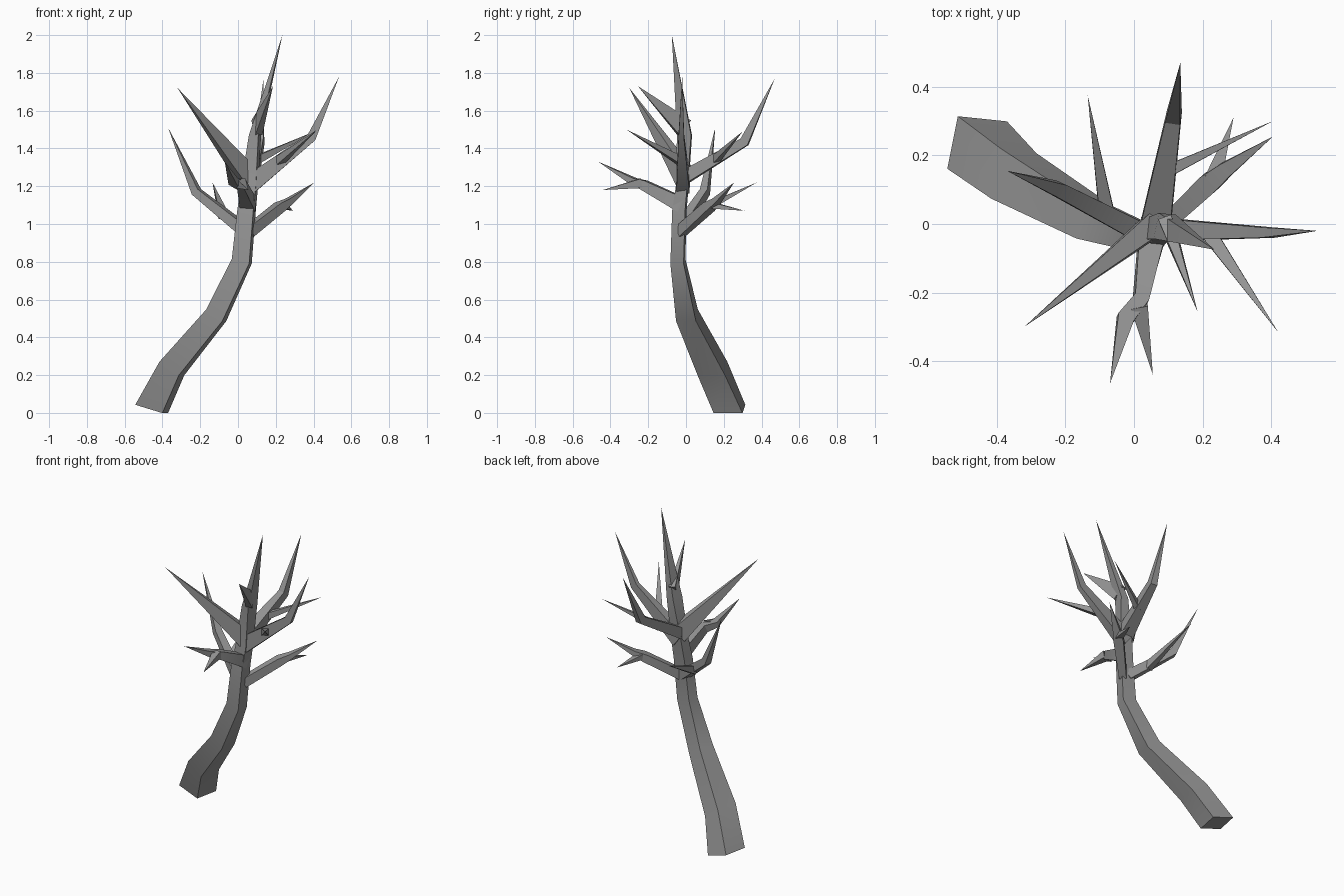
import bpy
import bmesh
from math import cos, sin, radians
from mathutils import Vector

if "Cube" in bpy.data.objects:
    bpy.data.objects.remove(bpy.data.objects["Cube"])

bark = bpy.data.materials.new("grey_bark")
bark.use_nodes = True
colour = (0.3, 0.3, 0.3, 1)
bark.diffuse_color = colour
bark.node_tree.nodes["Principled BSDF"].inputs["Base Color"].default_value = colour


def skin(name, rings, tip):
    """Bridge four-cornered rings and close them to a point."""
    bm = bmesh.new()
    loops = [[bm.verts.new(p) for p in ring] for ring in rings]
    end = bm.verts.new(tip)
    bm.faces.new(loops[0][::-1])
    for low, high in zip(loops, loops[1:]):
        for i in range(4):
            j = (i + 1) % 4
            bm.faces.new((low[i], low[j], high[j], high[i]))
    for i in range(4):
        bm.faces.new((loops[-1][i], loops[-1][(i + 1) % 4], end))
    bmesh.ops.recalc_face_normals(bm, faces=bm.faces)
    mesh = bpy.data.meshes.new(name)
    bm.to_mesh(mesh)
    bm.free()
    mesh.materials.append(bark)
    obj = bpy.data.objects.new(name, mesh)
    bpy.context.collection.objects.link(obj)
    bpy.ops.object.select_all(action='DESELECT')
    obj.select_set(True)
    bpy.context.view_layer.objects.active = obj
    bpy.ops.object.shade_smooth_by_angle(angle=radians(30))


def branch(name, points, sizes, tip):
    """Square limb along points, with (half width, half height) at each one."""
    path = [Vector(p) for p in points] + [Vector(tip)]
    rings = []
    for i, (w, h) in enumerate(sizes):
        along = (path[i + 1] - path[i]).normalized()
        if i:
            along = (along + (path[i] - path[i - 1]).normalized()).normalized()
        side = along.cross(Vector((0, 0, 1))).normalized()
        up = side.cross(along)
        rings.append([path[i] + side * w * a + up * h * b
                      for a, b in ((-1, -1), (1, -1), (1, 1), (-1, 1))])
    skin(name, rings, tip)


# Trunk: centre, width, depth and tilt of each section
sections = [
    ((-.457, .23, .021), .15, .153, 17),
    ((-.35, .14, .235), .125, .145, 35),
    ((-.115, .005, .517), .105, .105, 36),
    ((.02, -.043, .803), .095, .07, 15),
    ((.045, -.035, 1.07), .085, .068, 0),
    ((.06, -.02, 1.2), .08, .06, 0),
    ((.09, -.008, 1.47), .05, .075, 0),
]
trunk_rings = []
for centre, w, d, tilt in sections:
    t = radians(tilt)
    u = Vector((cos(t), -.1, -sin(t))) * w / 2
    v = Vector((.2, 1, 0)) * d / 2
    trunk_rings.append([Vector(centre) + u * a + v * b
                        for a, b in ((-1, -1), (1, -1), (1, 1), (-1, 1))])
skin("trunk", trunk_rings, (.235, -.075, 2))

# Main limbs
branch("low_right_limb", [(.03, -.03, .97), (-.22, .1, 1.17)],
       [(.03, .03), (.022, .022)], (-.37, .155, 1.51))
branch("low_left_limb", [(.06, -.03, .96), (.22, .12, 1.09), (.27, .16, 1.12)],
       [(.022, .03), (.03, .025), (.022, .016)], (.405, .255, 1.22))
branch("front_limb", [(.055, -.02, 1.1), (.02, -.22, 1.205), (-.025, -.275, 1.225)],
       [(.04, .04), (.022, .026), (.025, .018)], (-.07, -.465, 1.33))
branch("high_left_limb", [(.05, -.015, 1.2), (.39, -.025, 1.46)],
       [(.035, .05), (.015, .025)], (.535, -.02, 1.78))
branch("back_limb", [(.06, -.02, 1.24), (.115, .31, 1.435)],
       [(.045, .035), (.022, .025)], (.135, .47, 1.77))
branch("high_right_limb", [(.06, 0, 1.24)], [(.035, .055)], (-.32, -.3, 1.72))

# Single side spikes
branch("low_right_spike", [(-.08, .035, 1.05)], [(.022, .025)], (-.135, .375, 1.22))
branch("low_left_spike", [(.23, .13, 1.1)], [(.025, .018)], (.29, .31, 1.07))
branch("front_spike", [(.015, -.24, 1.215)], [(.025, .025)], (.055, -.44, 1.18))
branch("high_left_spike", [(.22, -.03, 1.335)], [(.022, .022)], (.42, -.315, 1.5))
branch("back_spike", [(.09, .15, 1.335)], [(.018, .022)], (.405, .3, 1.49))
branch("top_spike", [(.1, -.01, 1.51)], [(.02, .05)], (.185, -.255, 1.73))
